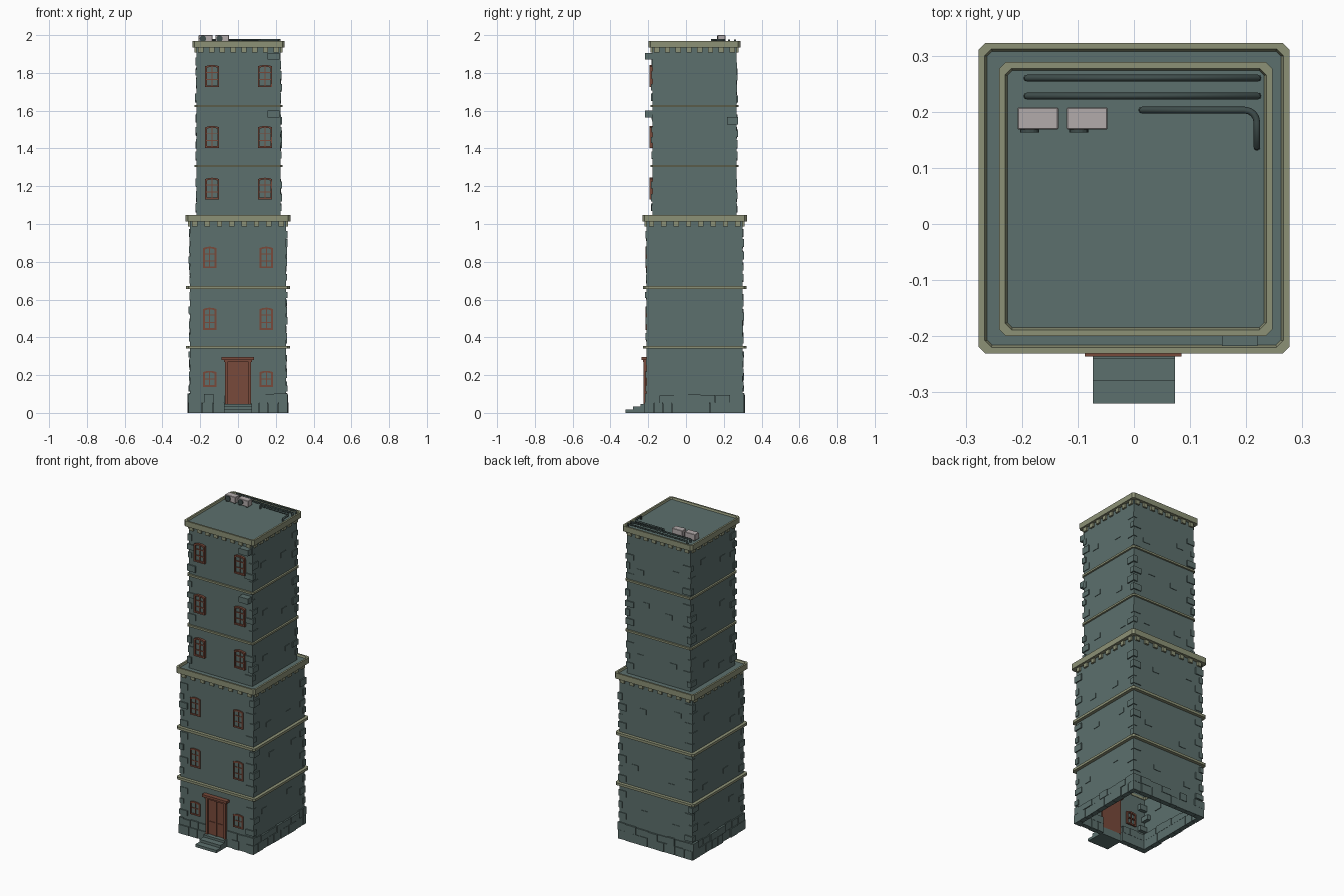
import bpy, bmesh, math, random

if "Cube" in bpy.data.objects:
    bpy.data.objects.remove(bpy.data.objects["Cube"])
random.seed(7)

def mat(name, c):
    m = bpy.data.materials.new(name)
    m.diffuse_color = (*c, 1)
    m.use_nodes = True
    m.node_tree.nodes["Principled BSDF"].inputs["Base Color"].default_value = m.diffuse_color
    return m

SLATE = mat("slate_stone", (0.107, 0.162, 0.153))
OLIVE = mat("olive_trim", (0.262, 0.283, 0.18))
BROWN = mat("red_brown_wood", (0.19, 0.068, 0.043))
GREY = mat("pale_grey_metal", (0.45, 0.41, 0.41))
DARK = mat("dark_slate_metal", (0.05, 0.075, 0.072))

LOW, UP = (0.0, 0.046), (0.003, 0.0445)   # plan centres of the two stages
LH, UH = 0.254, 0.222                      # wall half widths

def finish(bm, name, m):
    bmesh.ops.recalc_face_normals(bm, faces=bm.faces)
    me = bpy.data.meshes.new(name)
    bm.to_mesh(me)
    bm.free()
    me.materials.append(m)
    ob = bpy.data.objects.new(name, me)
    bpy.context.collection.objects.link(ob)
    return ob

def box(bm, x0, x1, y0, y1, z0, z1):
    vs = bmesh.ops.create_cube(bm, size=1)["verts"]
    for v in vs:
        v.co.x = x1 if v.co.x > 0 else x0
        v.co.y = y1 if v.co.y > 0 else y0
        v.co.z = z1 if v.co.z > 0 else z0

def side_box(bm, c, k, u0, u1, d0, d1, z0, z1):
    """Box on side k (0 front, 1 right, 2 back, 3 left): u along, d outwards."""
    pts = []
    for u, d in ((u0, d0), (u1, d1)):
        x, y = u, -d
        for _ in range(k):
            x, y = -y, x
        pts.append((x + c[0], y + c[1]))
    (xa, ya), (xb, yb) = pts
    box(bm, min(xa, xb), max(xa, xb), min(ya, yb), max(ya, yb), z0, z1)

def octagon(c, h, ch):
    p = [(-h + ch, -h), (h - ch, -h), (h, -h + ch), (h, h - ch),
         (h - ch, h), (-h + ch, h), (-h, h - ch), (-h, -h + ch)]
    return [(x + c[0], y + c[1]) for x, y in p]

def loops(bm, rings, closed):
    vl = [[bm.verts.new((x, y, z)) for x, y in pts] for pts, z in rings]
    for i in range(len(vl) if closed else len(vl) - 1):
        a, b = vl[i], vl[(i + 1) % len(vl)]
        for j in range(len(a)):
            n = (j + 1) % len(a)
            bm.faces.new((a[j], a[n], b[n], b[j]))
    return vl

def trim(bm, c, outer, top_in, bot_in, z0, z1, ch=0.012):
    loops(bm, [(octagon(c, outer, ch), z0), (octagon(c, outer, ch), z1),
               (octagon(c, top_in, ch), z1), (octagon(c, bot_in, 0.001), z0)], True)

# Hollow walls of both stages, open underneath
for name, c, h, z0, z1 in (("lower_walls", LOW, LH, 0.05, 1.02), ("upper_walls", UP, UH, 1.03, 1.945)):
    bm = bmesh.new()
    sq = [(c[0] + sx * h, c[1] + sy * h) for sx, sy in ((-1, -1), (1, -1), (1, 1), (-1, 1))]
    loops(bm, [(sq, z0), (sq, z1)], False)
    finish(bm, name, SLATE)

# Terrace and roof decks
for name, c, h, z in (("terrace_deck", LOW, 0.267, 1.036), ("roof_deck", UP, 0.234, 1.957)):
    bm = bmesh.new()
    bm.faces.new([bm.verts.new((x, y, z)) for x, y in octagon(c, h, 0.012)])
    finish(bm, name, SLATE)

# Cornices, floor bands and dentils
for name, c, wall, out, rim, z0, z1, bands, bo in (
        ("lower", LOW, LH, 0.277, 0.266, 1.012, 1.047, ((0.34, 0.355), (0.656, 0.672)), 0.274),
        ("upper", UP, UH, 0.244, 0.233, 1.934, 1.968, ((1.301, 1.313), (1.619, 1.631)), 0.233)):
    bm = bmesh.new()
    trim(bm, c, out, rim, wall - 0.002, z0, z1)
    finish(bm, name + "_cornice", OLIVE)
    bm = bmesh.new()
    for a, b in bands:
        trim(bm, c, bo, wall - 0.003, wall - 0.003, a, b)
    finish(bm, name + "_floor_bands", OLIVE)
    bm = bmesh.new()
    n = 8
    for k in range(4):
        for i in range(n):
            u = (i - (n - 1) / 2) * wall * 1.8 / (n - 1)
            side_box(bm, c, k, u - 0.014, u + 0.014, wall - 0.005, wall + 0.011, z0 - 0.025, z0 + 0.002)
    finish(bm, name + "_dentils", OLIVE)

# Corner quoins and loose raised bricks
storeys = ((LOW, LH, 0.11, 0.335), (LOW, LH, 0.36, 0.65), (LOW, LH, 0.68, 0.98),
           (UP, UH, 1.05, 1.295), (UP, UH, 1.32, 1.615), (UP, UH, 1.635, 1.905))
quoins, bricks = bmesh.new(), bmesh.new()
for c, h, z0, z1 in storeys:
    for sx in (-1, 1):
        for sy in (-1, 1):
            z, flip = z0 + random.uniform(0, 0.03), random.random() < 0.5
            while z < z1 - 0.04:
                lx, ly = (0.05, 0.022) if flip else (0.022, 0.05)
                p = random.uniform(0.003, 0.008)
                xs = sorted((c[0] + sx * (h - lx), c[0] + sx * (h + p)))
                ys = sorted((c[1] + sy * (h - ly), c[1] + sy * (h + p)))
                box(quoins, *xs, *ys, z, z + random.uniform(0.03, 0.042))
                z += random.uniform(0.05, 0.085)
                flip = not flip
    for k in (1, 2, 3):
        for s in (-1, 1):
            u = s * random.uniform(0.07, h - 0.09)
            z = random.uniform(z0 + 0.03, z1 - 0.08)
            side_box(bricks, c, k, u - 0.024, u + 0.024, h - 0.004, h + 0.003, z, z + 0.03)
finish(quoins, "corner_quoins", SLATE)
finish(bricks, "raised_bricks", SLATE)

# Stone plinth of two irregular courses, leaving the doorway free
bm = bmesh.new()
for k in range(4):
    for z0, z1 in ((0, 0.055), (0.056, 0.105)):
        u = -0.262
        while u < 0.262:
            e = u + random.uniform(0.045, 0.085)
            if e > 0.235:
                e = 0.262
            spans = [(u, e)]
            if k == 0:
                spans = [(u, min(e, -0.07)), (max(u, 0.07), e)]
            for a, b in spans:
                if b - a > 0.004:
                    top = z1 - (random.uniform(0, 0.014) if z0 else 0)
                    side_box(bm, LOW, k, a + 0.001, b - 0.001, 0.232, random.uniform(0.259, 0.267), z0, top)
            u = e
finish(bm, "plinth_blocks", SLATE)

# Windows: arched frame, glazing bars and pane
frames, panes = bmesh.new(), bmesh.new()
def arch(cx, w, z0, z1, rise):
    pts = [(cx - w / 2, z0), (cx + w / 2, z0)]
    for i in range(7):
        t = 1 - i / 3
        pts.append((cx + t * w / 2, z1 - rise * t * t))
    return pts

def window(cx, w, z0, z1, wall_y, out):
    yf, yb, f = wall_y - out, wall_y + 0.01, 0.009
    o, i = arch(cx, w, z0, z1, 0.007), arch(cx, w - 2 * f, z0 + f, z1 - f, 0.006)
    vl = [[frames.verts.new((x, y, z)) for x, z in p] for p, y in ((o, yb), (o, yf), (i, yf), (i, yb))]
    for a, b in zip(vl, vl[1:] + vl[:1]):
        for j in range(len(a)):
            n = (j + 1) % len(a)
            frames.faces.new((a[j], a[n], b[n], b[j]))
    panes.faces.new([panes.verts.new((x, wall_y - out * 0.3, z)) for x, z in i])
    ym = wall_y - out * 0.7
    box(frames, cx - 0.0025, cx + 0.0025, ym, yb, z0 + f, z1 - f)
    rows = 3 if z1 - z0 > 0.1 else 2
    for r in range(1, rows):
        z = z0 + (z1 - z0) * r / rows
        box(frames, cx - w / 2 + f, cx + w / 2 - f, ym, yb, z - 0.0025, z + 0.0025)

for s in (-1, 1):
    for z0, z1 in ((0.138, 0.223), (0.44, 0.557), (0.767, 0.88)):
        window(s * 0.15, 0.07, z0, z1, LOW[1] - LH, 0.007)
    for z0, z1 in ((1.13, 1.245), (1.403, 1.519), (1.725, 1.842)):
        window(0.003 + s * 0.14, 0.074, z0, z1, UP[1] - UH, 0.015)
finish(frames, "window_frames", BROWN)
finish(panes, "window_panes", SLATE)

# Wall-hung boxes beside the upper right windows
bm = bmesh.new()
for z in (1.87, 1.565):
    box(bm, 0.157, 0.22, -0.217, -0.172, z, z + 0.036)
finish(bm, "wall_boxes", SLATE)

# Double door with jambs, raised panels and lintel
bm = bmesh.new()
box(bm, -0.06, 0.06, -0.213, -0.2, 0.045, 0.285)
for s in (-1, 1):
    box(bm, *sorted((s * 0.056, s * 0.069)), -0.224, -0.198, 0.045, 0.283)
    for z0, z1 in ((0.06, 0.13), (0.142, 0.268)):
        box(bm, *sorted((s * 0.01, s * 0.046)), -0.217, -0.21, z0, z1)
box(bm, -0.003, 0.003, -0.218, -0.21, 0.045, 0.283)
box(bm, -0.087, 0.085, -0.236, -0.198, 0.281, 0.296)
box(bm, -0.074, 0.074, -0.228, -0.198, 0.27, 0.282)
finish(bm, "front_door", BROWN)

# Front steps
bm = bmesh.new()
for y, z0, z1 in ((-0.32, 0, 0.017), (-0.28, 0.017, 0.033), (-0.24, 0.033, 0.047)):
    box(bm, -0.073, 0.073, y, -0.2, z0, z1)
finish(bm, "front_steps", SLATE)

# Rooftop cooling units with round fans
bm, fans = bmesh.new(), bmesh.new()
for x in (-0.208, -0.12):
    box(bm, x, x + 0.073, 0.168, 0.208, 1.961, 2.0)
    vs = bmesh.ops.create_cone(fans, cap_ends=True, segments=16, radius1=0.017, radius2=0.017, depth=0.008)["verts"]
    for v in vs:
        v.co = (v.co.x + x + 0.022, v.co.z + 0.167, v.co.y + 1.981)
    for fx in (0.006, 0.057):
        box(fans, x + fx, x + fx + 0.01, 0.17, 0.206, 1.956, 1.962)
ac = finish(bm, "cooling_units", GREY)
b = ac.modifiers.new("edge", "BEVEL")
b.width, b.segments = 0.002, 1
finish(fans, "cooling_unit_fans", DARK)

# Rooftop pipes
bend = [(0.197 + 0.022 * math.sin(a), 0.181 + 0.022 * math.cos(a)) for a in (i * math.pi / 8 for i in range(5))]
paths = [[(-0.191, y), (0.221, y)] for y in (0.26, 0.228)] + [[(0.014, 0.203)] + bend + [(0.219, 0.137)]]
for n, path in enumerate(paths):
    pts = [(*path[0], 1.955)] + [(x, y, 1.974) for x, y in path] + [(*path[-1], 1.955)]
    cu = bpy.data.curves.new("roof_pipe", "CURVE")
    cu.dimensions = "3D"
    cu.bevel_depth, cu.bevel_resolution, cu.use_fill_caps = 0.006, 2, True
    sp = cu.splines.new("POLY")
    sp.points.add(len(pts) - 1)
    for p, q in zip(sp.points, pts):
        p.co = (*q, 1)
    cu.materials.append(DARK)
    bpy.context.collection.objects.link(bpy.data.objects.new("roof_pipe_%d" % (n + 1), cu))
